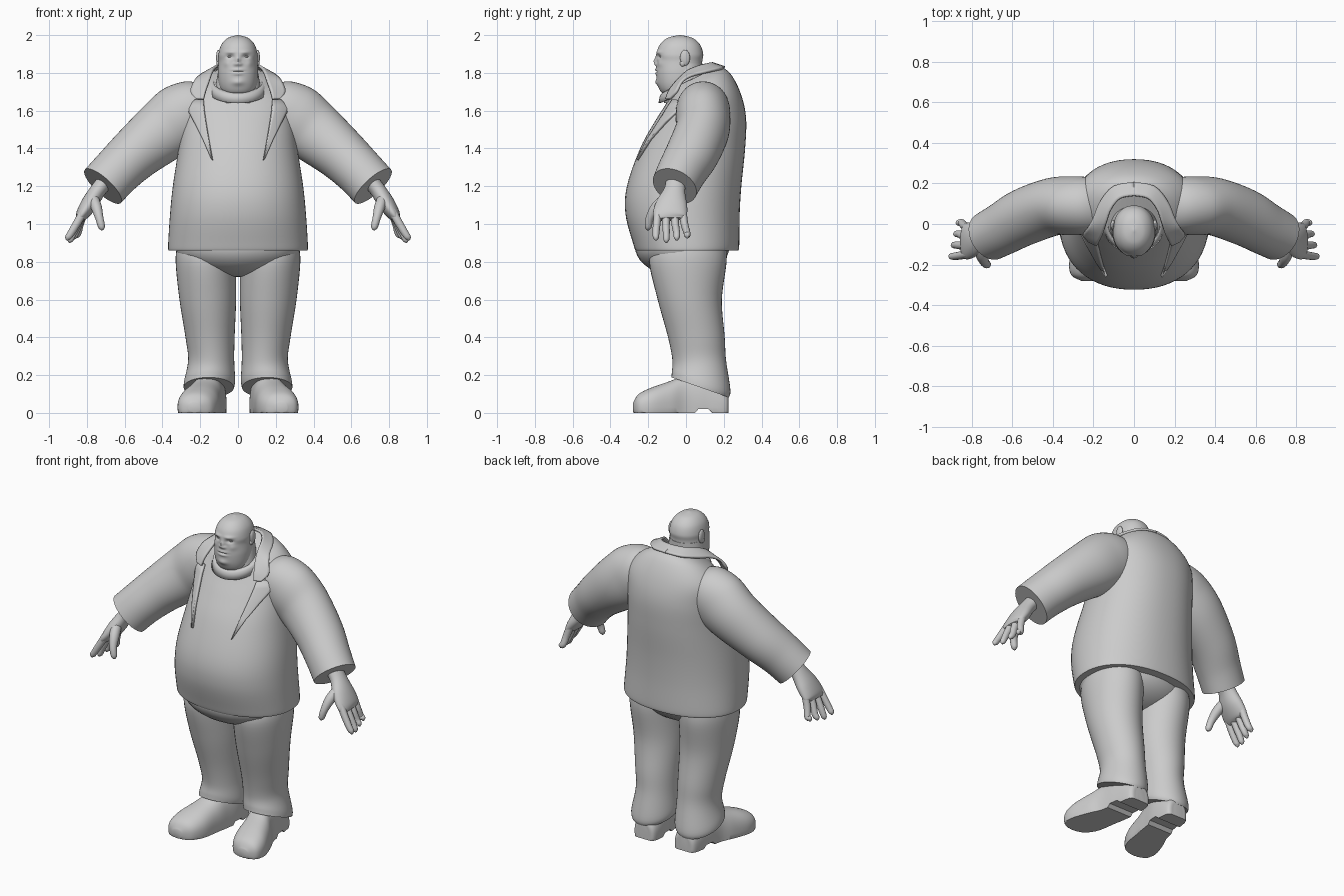
import bpy, bmesh, math
from mathutils import Vector, Matrix
from mathutils.bvhtree import BVHTree

old = bpy.data.objects.get("Cube")
if old:
    bpy.data.objects.remove(old, do_unlink=True)

grey = bpy.data.materials.new("plain grey")
grey.use_nodes = True
tone = (0.6, 0.6, 0.6, 1)
grey.diffuse_color = tone
grey.node_tree.nodes["Principled BSDF"].inputs["Base Color"].default_value = tone
UP, SIDE = Vector((0, 0, 1)), Vector((0, 1, 0))


def finish(name, bm, mirror=False, thick=0, angle=40):
    """Turn a bmesh into a smooth-shaded grey object."""
    bmesh.ops.recalc_face_normals(bm, faces=bm.faces)
    mesh = bpy.data.meshes.new(name)
    bm.to_mesh(mesh)
    bm.free()
    mesh.materials.append(grey)
    obj = bpy.data.objects.new(name, mesh)
    bpy.context.collection.objects.link(obj)
    bpy.ops.object.select_all(action="DESELECT")
    obj.select_set(True)
    bpy.context.view_layer.objects.active = obj
    bpy.ops.object.shade_smooth_by_angle(angle=math.radians(angle))
    if thick:
        mod = obj.modifiers.new("thickness", "SOLIDIFY")
        mod.thickness, mod.offset = thick, 0
    if mirror:
        obj.modifiers.new("other side", "MIRROR").use_clip = True
    return obj


def resample(rows, steps):
    """Catmull-Rom interpolation of rows of numbers."""
    rows = [Vector(list(r) + [0] * (6 - len(r))) for r in rows]
    out = []
    for i in range(len(rows) - 1):
        b, c = rows[i], rows[i + 1]
        a = rows[i - 1] if i else b
        d = rows[i + 2] if i + 2 < len(rows) else c
        for s in range(steps):
            t = s / steps
            out.append(b + (c - a) * (t / 2) + (a * 2 - b * 5 + c * 4 - d) * (t * t / 2)
                       + (b * 3 - a - c * 3 + d) * (t ** 3 / 2))
    return out + [rows[-1]]


def loft(rows, axis=None, hint=SIDE, sides=40, steps=6, power=2.0):
    """Skin through rows of x, y, z, half width, half depth, slope along y."""
    rows = resample(rows, steps)
    bm = bmesh.new()
    rings = []
    for i, r in enumerate(rows):
        before, after = rows[max(i - 1, 0)], rows[min(i + 1, len(rows) - 1)]
        t = axis or Vector((after - before)[:3]).normalized()
        u = hint.cross(t).normalized()
        v = t.cross(u)
        ring = []
        for k in range(sides):
            a = math.tau * k / sides
            c, s = math.cos(a), math.sin(a)
            c = math.copysign(abs(c) ** (2 / power), c)
            s = math.copysign(abs(s) ** (2 / power), s)
            ring.append(bm.verts.new(Vector(r[:3]) + u * c * r[3] + v * s * r[4]
                                     + UP * s * r[4] * r[5]))
        rings.append(ring)
    for p, q in zip(rings, rings[1:]):
        for k in range(sides):
            n = (k + 1) % sides
            bm.faces.new((p[k], p[n], q[n], q[k]))
    bm.faces.new(rings[0])
    bm.faces.new(rings[-1])
    return bm


def ellipsoid(name, centre, radii, mirror=False):
    bm = bmesh.new()
    bmesh.ops.create_uvsphere(bm, u_segments=32, v_segments=20, radius=1,
                              matrix=Matrix.Translation(centre) @ Matrix.Diagonal((*radii, 1)))
    return finish(name, bm, mirror)


def ribbon(name, inner, outer, place, cuts=6, thick=0.014):
    """Mirrored strip between two edges, each point put in place by a function."""
    bm = bmesh.new()
    grid = [[bm.verts.new(place(Vector(a).lerp(Vector(b), k / cuts))) for k in range(cuts + 1)]
            for a, b in zip(inner, outer)]
    for p, q in zip(grid, grid[1:]):
        for k in range(cuts):
            bm.faces.new((p[k], p[k + 1], q[k + 1], q[k]))
    return finish(name, bm, True, thick)


# Jacket body
jacket = loft([(0, .005, .86, .368, .272), (0, .002, .89, .37, .28), (0, -.018, 1.05, .36, .302),
               (0, -.01, 1.2, .345, .303), (0, .035, 1.4, .315, .278), (0, .075, 1.55, .3, .243, .05),
               (0, .09, 1.66, .29, .2, .15), (0, .075, 1.74, .22, .16, .35),
               (0, .04, 1.77, .14, .135, .5)], axis=UP, sides=64, power=2.2)
bmesh.ops.recalc_face_normals(jacket, faces=jacket.faces)
surface = BVHTree.FromBMesh(jacket)
finish("jacket_body", jacket)

# Sleeves
finish("sleeve", loft([(.15, .09, 1.63, .1, .12), (.23, .09, 1.61, .155, .14), (.3, .09, 1.565, .178, .145),
                       (.4, .085, 1.49, .165, .142), (.54, .035, 1.375, .143, .14),
                       (.64, -.02, 1.28, .132, .13), (.715, -.06, 1.2, .13, .123)], sides=48), True)


# Lapels lie on the jacket front, found by casting from the front
def on_front(p):
    hit = surface.ray_cast(Vector((p.x, -2, p.z)), SIDE)[0]
    return Vector((p.x, (hit.y if hit else .02) - .011, p.z))


lapel_in = [(.135, 0, 1.34), (.155, 0, 1.45), (.17, 0, 1.54), (.18, 0, 1.61), (.183, 0, 1.655)]
lapel_out = [(.138, 0, 1.34), (.185, 0, 1.45), (.23, 0, 1.54), (.27, 0, 1.615), (.225, 0, 1.655)]
ribbon("lapel", lapel_in, lapel_out, on_front)

# Folded collar around the neck
collar_in = [(0, .14, 1.85), (.07, .125, 1.848), (.115, .07, 1.835), (.135, .01, 1.81),
             (.15, -.04, 1.765), (.17, -.085, 1.71), (.183, -.105, 1.66)]
collar_out = [(0, .205, 1.828), (.1, .185, 1.822), (.165, .11, 1.805), (.2, .03, 1.785),
              (.23, -.02, 1.755), (.25, -.05, 1.7), (.222, -.085, 1.662)]
smooth_in = [r[:3] for r in resample(collar_in, 4)]
smooth_out = [r[:3] for r in resample(collar_out, 4)]
ribbon("collar", smooth_in, smooth_out, lambda p: p)

# Trousers
ellipsoid("trouser_seat", (0, -.02, .88), (.33, .25, .16))
finish("trouser_leg", loft([(.165, .02, .9, .155, .19), (.17, .01, .8, .16, .205), (.16, .02, .6, .15, .17),
                            (.148, .055, .4, .13, .15), (.142, .07, .28, .122, .142),
                            (.15, .08, .17, .135, .155, -.3), (.155, .075, .135, .133, .152, -.35)],
                           axis=UP), True)

# Shoes with flat soles and a raised arch
shoe = loft([(.14, .225, .03, .03, .05), (.14, .21, .03, .07, .09), (.145, .1, .03, .085, .18),
             (.16, 0, .03, .087, .175), (.185, -.08, .03, .1, .14), (.21, -.18, .03, .108, .105),
             (.225, -.25, .03, .085, .07), (.23, -.28, .03, .03, .025)],
            axis=-SIDE, hint=UP, sides=48, power=2.4)
for v in shoe.verts:
    v.co.z = max(v.co.z, .02 if .05 < v.co.y < .13 else 0)
finish("shoe", shoe, True)

# Hands: palm, four fingers and thumb
finish("palm", loft([(.69, -.05, 1.24, .045, .055), (.74, -.06, 1.18, .042, .056), (.785, -.075, 1.11, .044, .082),
                     (.825, -.085, 1.05, .034, .09), (.84, -.085, 1.025, .018, .075)]), True)
for i, name in enumerate(("index_finger", "middle_finger", "ring_finger", "little_finger")):
    y, out = -.147 + .043 * i, .012 * i
    tip = .9 + .012 * abs(i - 1)
    finish(name, loft([(.815, y, 1.07, .022, .021), (.855 - out / 2, y - .008 + out / 2, 1.0, .021, .02),
                       (.885 - out, y - .012 + out, .95, .019, .018),
                       (.9 - out, y - .012 + out, tip + .015, .016, .015),
                       (.903 - out, y - .012 + out, tip, .004, .004)], sides=16), True)
finish("thumb", loft([(.77, -.1, 1.14, .03, .03), (.75, -.155, 1.09, .029, .03), (.735, -.19, 1.035, .022, .022),
                      (.722, -.2, .985, .018, .018), (.718, -.2, .967, .005, .005)], sides=16), True)

# Thick neck with shirt neckband
finish("neck", loft([(0, 0, 1.64, .13, .115), (0, -.01, 1.71, .122, .112, .3), (0, -.01, 1.77, .112, .1, .2),
                     (0, 0, 1.85, .098, .088)], axis=UP))
band = bmesh.new()
for k in range(48):
    a = math.tau * k / 48
    x, y = math.cos(a), math.sin(a)
    for w, z in ((.128, .015), (.142, 0), (.15, -.04)):
        band.verts.new((x * w, y * (w - .008), 1.735 + z + y * .055))
band.verts.ensure_lookup_table()
for k in range(48):
    for j in range(2):
        a, b = 3 * k + j, 3 * ((k + 1) % 48) + j
        band.faces.new([band.verts[n] for n in (a, b, b + 1, a + 1)])
finish("shirt_neckband", band, thick=.008)

# Head, with the face pressed in and out by soft bumps
head = loft([(0, -.06, 1.685, .05, .05), (0, -.045, 1.7, .085, .088), (0, -.038, 1.74, .102, .112),
             (0, -.037, 1.8, .107, .12), (0, -.034, 1.86, .103, .12), (0, -.033, 1.9, .103, .124),
             (0, -.032, 1.95, .088, .106), (0, -.032, 1.985, .054, .066), (0, -.032, 2.0, .004, .005)],
            axis=UP, sides=96, steps=10, power=2.15)
bumps = [(.042, 1.886, .02, .011, -.013), (.04, 1.91, .026, .008, .007), (0, 1.862, .011, .02, .017),
         (.012, 1.846, .011, .008, .01), (0, 1.816, .026, .006, .008), (0, 1.807, .03, .003, -.008),
         (0, 1.796, .024, .006, .008), (0, 1.75, .03, .016, .01), (.062, 1.85, .018, .018, .006)]
for v in head.verts:
    if v.co.y < -.04:
        x, z = abs(v.co.x), v.co.z
        for bx, bz, sx, sz, push in bumps:
            v.co.y -= push * math.exp(-((x - bx) / sx) ** 2 - ((z - bz) / sz) ** 2)
finish("head", head, angle=60)
ellipsoid("eye", (.042, -.128, 1.886), (.014, .012, .007), True)
ellipsoid("ear", (.104, -.005, 1.88), (.012, .026, .042), True)
ellipsoid("ear_lobe", (.104, -.018, 1.85), (.009, .014, .016), True)
